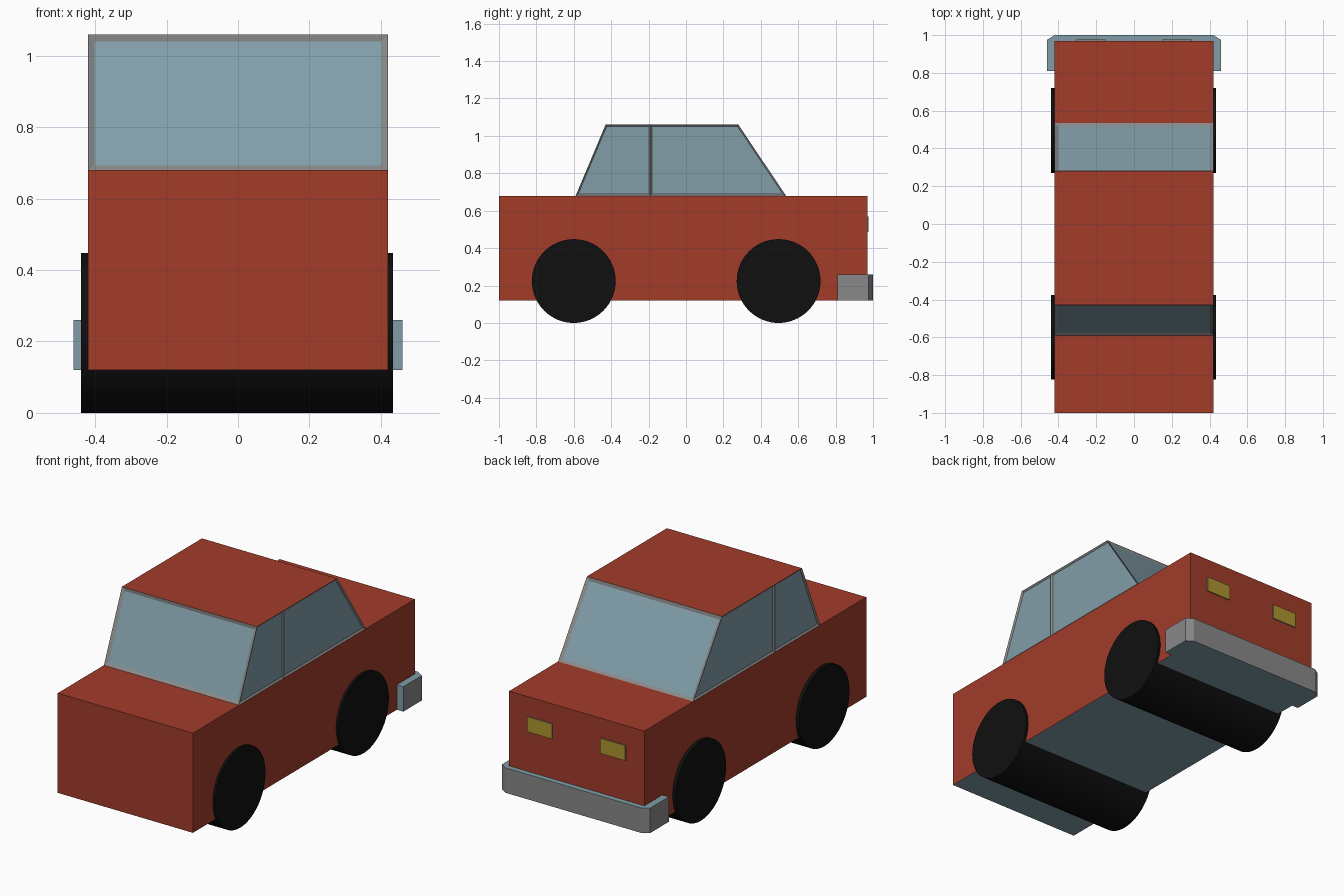
import bpy, bmesh
from math import radians

if "Cube" in bpy.data.objects:
    bpy.data.objects.remove(bpy.data.objects["Cube"])


def material(name, rgb):
    m = bpy.data.materials.new(name)
    m.diffuse_color = (*rgb, 1)
    m.use_nodes = True
    m.node_tree.nodes["Principled BSDF"].inputs["Base Color"].default_value = m.diffuse_color
    return m


RED = material("red_paint", (0.36, 0.045, 0.023))
BLUE = material("blue_glass", (0.22, 0.34, 0.39))
GREY = material("grey_trim", (0.25, 0.25, 0.25))
BLACK = material("black_rubber", (0.005, 0.005, 0.005))
YELLOW = material("yellow_lamp", (0.42, 0.30, 0.03))


def finish(bm, name, mats):
    mesh = bpy.data.meshes.new(name)
    bm.to_mesh(mesh)
    bm.free()
    for m in mats:
        mesh.materials.append(m)
    ob = bpy.data.objects.new(name, mesh)
    bpy.context.collection.objects.link(ob)
    return ob


def box(lo, hi):
    bm = bmesh.new()
    bmesh.ops.create_cube(bm, size=1)
    for v in bm.verts:
        v.co = [(a + b) / 2 + c * (b - a) for a, b, c in zip(lo, hi, v.co)]
    bm.normal_update()
    return bm


# body: red box with a blue underside
bm = box((-0.42, -1, 0.12), (0.42, 0.97, 0.68))
for f in bm.faces:
    f.material_index = int(f.normal.z < -0.5)
finish(bm, "body", [RED, BLUE])

# cabin: tapered prism, side windows split by the door pillar
bm = bmesh.new()
profile = [(-0.59, 0.68), (-0.19, 0.68), (0.535, 0.68),
           (0.28, 1.06), (-0.19, 1.06), (-0.43, 1.06)]
left, right = [[bm.verts.new((x, y, z)) for y, z in profile] for x in (-0.42, 0.42)]
sides = []
for ring in (left, right):
    sides.append(bm.faces.new([ring[i] for i in (0, 1, 4, 5)]))
    sides.append(bm.faces.new([ring[i] for i in (1, 2, 3, 4)]))
across = [bm.faces.new((left[i], left[(i + 1) % 6], right[(i + 1) % 6], right[i]))
          for i in range(6)]
bmesh.ops.recalc_face_normals(bm, faces=bm.faces)
for i in (3, 4):
    across[i].material_index = 1
screens = [across[2], across[5]]
for panes, width in ((sides, 0.009), (screens, 0.018)):
    bmesh.ops.inset_individual(bm, faces=panes, thickness=width, depth=-0.008,
                               use_even_offset=True)
    for f in panes:
        f.material_index = 2
finish(bm, "cabin", [GREY, RED, BLUE])

# wheels: full-width rollers at each axle
for name, y in (("front_wheels", -0.60), ("rear_wheels", 0.495)):
    bpy.ops.mesh.primitive_cylinder_add(vertices=64, radius=0.224, depth=0.873,
                                        location=(-0.0025, y, 0.224),
                                        rotation=(0, radians(90), 0))
    ob = bpy.context.object
    ob.name = name
    ob.data.materials.append(BLACK)
    bpy.ops.object.shade_smooth_by_angle()

# bumper: U outline wrapped round the +y end, blue caps
half = [(0.42, 1.0), (0.46, 0.975), (0.46, 0.81), (0.415, 0.81), (0.415, 0.965)]
outline = half + [(-x, y) for x, y in reversed(half)]
bm = bmesh.new()
base = bm.faces.new([bm.verts.new((x, y, 0.12)) for x, y in outline])
ext = bmesh.ops.extrude_face_region(bm, geom=[base], use_keep_orig=True)
for v in ext["geom"]:
    if isinstance(v, bmesh.types.BMVert):
        v.co.z = 0.26
bmesh.ops.recalc_face_normals(bm, faces=bm.faces)
for f in bm.faces:
    f.material_index = int(abs(f.normal.z) > 0.5 or f.normal.y < -0.5)
finish(bm, "bumper", [GREY, BLUE])

# lamps: thin yellow plates with grey edges
for name, s in (("left_lamp", -1), ("right_lamp", 1)):
    x0, x1 = sorted((0.15 * s, 0.305 * s))
    bm = box((x0, 0.96, 0.485), (x1, 0.976, 0.57))
    for f in bm.faces:
        f.material_index = int(f.normal.y > 0.5)
    finish(bm, name, [GREY, YELLOW])
